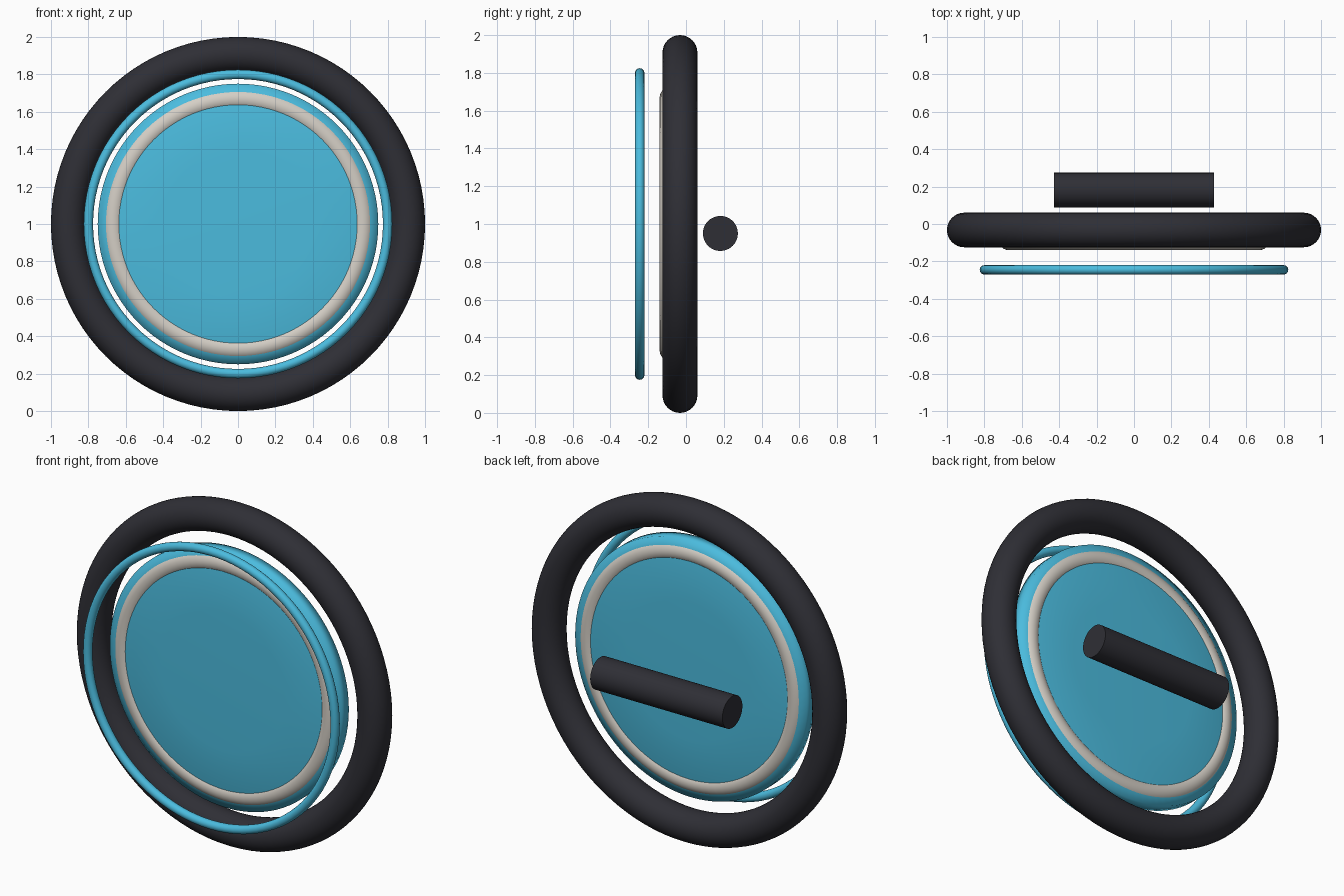
import bpy, bmesh, math
from mathutils import Matrix

if "Cube" in bpy.data.objects:
    bpy.data.objects.remove(bpy.data.objects["Cube"])


def material(name, rgb):
    m = bpy.data.materials.new(name)
    m.diffuse_color = (*rgb, 1)
    m.use_nodes = True
    m.node_tree.nodes["Principled BSDF"].inputs["Base Color"].default_value = m.diffuse_color
    return m


BLACK = material("charcoal rubber", (0.028, 0.028, 0.036))
BLUE = material("sky blue", (0.07, 0.50, 0.73))
CREAM = material("warm grey", (0.66, 0.62, 0.56))
FACE_FRONT = (math.pi / 2, 0, 0)


def ring(name, major, minor, y, mat, sides=24):
    bpy.ops.mesh.primitive_torus_add(major_segments=96, minor_segments=sides,
                                     major_radius=major, minor_radius=minor,
                                     location=(0, y, 1), rotation=FACE_FRONT)
    ob = bpy.context.object
    ob.name = name
    ob.data.materials.append(mat)
    bpy.ops.object.shade_smooth()


def lathe(name, half, y, mat, steps=96):
    """Spin a (radius, depth) half profile, mirrored front to back, about y."""
    profile = half + [(r, -d) for r, d in reversed(half)]
    bm = bmesh.new()
    vs = [bm.verts.new((r, d, 0)) for r, d in profile]
    edges = [bm.edges.new(p) for p in zip(vs, vs[1:])]
    bmesh.ops.spin(bm, geom=vs + edges, cent=(0, 0, 0), axis=(0, 1, 0),
                   angle=math.tau, steps=steps)
    bmesh.ops.remove_doubles(bm, verts=bm.verts, dist=1e-5)
    bmesh.ops.recalc_face_normals(bm, faces=bm.faces)
    bmesh.ops.transform(bm, matrix=Matrix.Translation((0, y, 1)), verts=bm.verts)
    for f in bm.faces:
        f.smooth = True
    me = bpy.data.meshes.new(name)
    bm.to_mesh(me)
    bm.free()
    me.materials.append(mat)
    bpy.context.collection.objects.link(bpy.data.objects.new(name, me))


# Tyre and the slim trim ring floating in front of it
ring("tyre", 0.9075, 0.0925, -0.032, BLACK, 32)
ring("front_trim_ring", 0.80, 0.025, -0.245, BLUE, 16)

# Domed hub disc with a flat centre, and the raised band around it
lathe("hub_disc", [(0, 0.06), (0.40, 0.06), (0.69, 0.05), (0.75, 0.033)],
      -0.08, BLUE)
ring("hub_band", 0.6675, 0.06, -0.08, CREAM)

# Crosswise bar behind the wheel
bpy.ops.mesh.primitive_cylinder_add(vertices=48, radius=0.0925, depth=0.855,
                                    location=(0, 0.182, 0.95),
                                    rotation=(0, math.pi / 2, 0))
bar = bpy.context.object
bar.name = "rear_bar"
bar.data.materials.append(BLACK)
bpy.ops.object.shade_smooth_by_angle(angle=math.radians(30))
